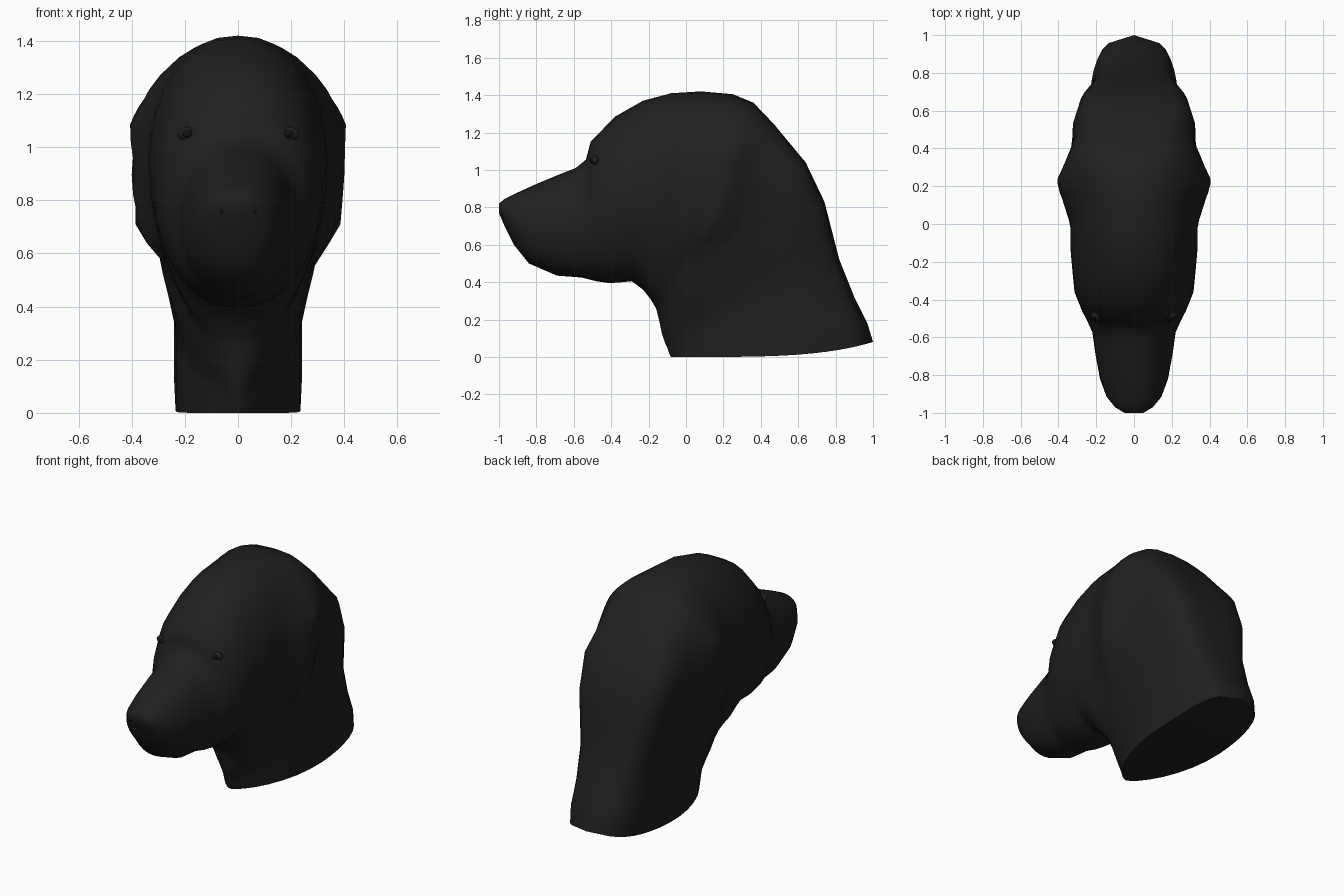
import bpy, bmesh, math
from mathutils import Vector

cube = bpy.data.objects.get("Cube")
if cube:
    bpy.data.objects.remove(cube)


def material(name, value):
    mat = bpy.data.materials.new(name)
    mat.use_nodes = True
    colour = (value, value, value, 1)
    mat.diffuse_color = colour
    mat.node_tree.nodes["Principled BSDF"].inputs["Base Color"].default_value = colour
    return mat


coat = material("charcoal coat", 0.014)
black = material("glossy black", 0.006)


def finish(obj, mat, sharp=55):
    obj.data.materials.append(mat)
    bpy.ops.object.select_all(action='DESELECT')
    obj.select_set(True)
    bpy.context.view_layer.objects.active = obj
    bpy.ops.object.shade_smooth_by_angle(angle=math.radians(sharp))


def ellipsoid(name, location, scale, mat, segments=16):
    bpy.ops.mesh.primitive_uv_sphere_add(segments=segments, ring_count=segments // 2,
                                         location=location)
    obj = bpy.context.object
    obj.name = name
    obj.scale = scale
    finish(obj, mat)


def clamp(value):
    return min(1, max(0, value))


# Sections from nose to neck base: upper y, z, lower y, z, half width
SECTIONS = [
    (-1.0, .82, -1.0, .77, .05),
    (-.97, .845, -.97, .70, .10),
    (-.91, .875, -.92, .60, .145),
    (-.80, .925, -.84, .50, .18),
    (-.68, .975, -.69, .435, .205),
    (-.59, 1.01, -.56, .425, .22),
    (-.535, 1.055, -.48, .405, .25),
    (-.51, 1.15, -.41, .395, .275),
    (-.38, 1.285, -.34, .40, .315),
    (-.23, 1.37, -.29, .405, .325),
    (-.08, 1.41, -.23, .36, .335),
    (.08, 1.42, -.19, .31, .335),
    (.25, 1.405, -.16, .26, .33),
    (.36, 1.36, -.15, .22, .325),
    (.47, 1.245, -.14, .18, .32),
    (.64, 1.04, -.13, .13, .315),
    (.74, .83, -.12, .10, .285),
    (.82, .52, -.11, .07, .24),
    (.90, .32, -.10, .05, .24),
    (.97, .18, -.09, .02, .24),
    (1.0, .08, -.08, 0, .235),
]
SIDES = 32


def section_ring(bm, index):
    uy, uz, ly, lz, width = SECTIONS[index]
    upper, lower = Vector((0, uy, uz)), Vector((0, ly, lz))
    last = len(SECTIONS) - 1
    nape = clamp((index - 11) / 4)
    foot = clamp((index - 16) / 4)
    hood = .2 * clamp(1 - abs(index - 15.5) / 2.5)
    widest = .5 + .2 * clamp((index - 9) / 4) - .15 * foot
    ring = []
    for k in range(SIDES):
        angle = math.tau * k / SIDES
        c, s = math.cos(angle), math.sin(angle)
        if c > 0:
            # broad, hooded nape that comes to a blunt point at the foot
            flat = abs(s) ** (.9 - .55 * nape)
            along = widest + (1 - widest) * c * (1 - .12 * foot * flat)
            half = width * flat * (1 + hood * c)
        else:
            # narrow throat
            along = widest * (1 + c)
            half = width * abs(s) ** (.9 + .45 * nape)
        co = lower.lerp(upper, along)
        co.x = math.copysign(half, s)
        if index == last:
            co.z = uz * max(along, 0) ** 4
        ring.append(bm.verts.new(co))
    return ring


def ear_thickness(co):
    # Ear flap: thickest along a forward-slanting line, stepped lower edge
    middle = .22 + .2 * (co.z - 1)
    across = clamp(1 - abs(co.y - middle) / .22)
    lower_edge = .55 + .8 * max(0, co.y - .1)
    hanging = clamp((co.z - lower_edge) / .1)
    root = clamp((1.4 - co.z) / .3)
    return .085 * across * hanging * root


# Head and neck as one lofted skin, with the ears raised out of it
bm = bmesh.new()
rings = [section_ring(bm, i) for i in range(len(SECTIONS))]
for a, b in zip(rings, rings[1:]):
    for k in range(SIDES):
        n = (k + 1) % SIDES
        bm.faces.new((a[k], a[n], b[n], b[k]))
bm.faces.new(rings[0])
base = rings[-1]
for k in range(SIDES // 2):
    corners = [base[k], base[k + 1], base[-k - 1], base[-k]]
    bm.faces.new(list(dict.fromkeys(corners)))
bmesh.ops.subdivide_edges(bm, edges=bm.edges[:], cuts=1, use_grid_fill=True)
for vert in bm.verts:
    if abs(vert.co.x) > .12:
        vert.co.x += math.copysign(ear_thickness(vert.co), vert.co.x)
bmesh.ops.recalc_face_normals(bm, faces=bm.faces)
mesh = bpy.data.meshes.new("head_ears_and_neck")
bm.to_mesh(mesh)
bm.free()
head = bpy.data.objects.new("head_ears_and_neck", mesh)
bpy.context.collection.objects.link(head)
finish(head, coat)

for side, sign in (("left", 1), ("right", -1)):
    # Eyes with lids
    ellipsoid(side + "_eyelid", (sign * .19, -.484, 1.05), (.04, .022, .026), coat)
    ellipsoid(side + "_eye", (sign * .19, -.495, 1.05), (.02, .02, .016), black)
    # Nostrils
    ellipsoid(side + "_nostril", (sign * .06, -.978, .76), (.014, .012, .009), black, 12)
